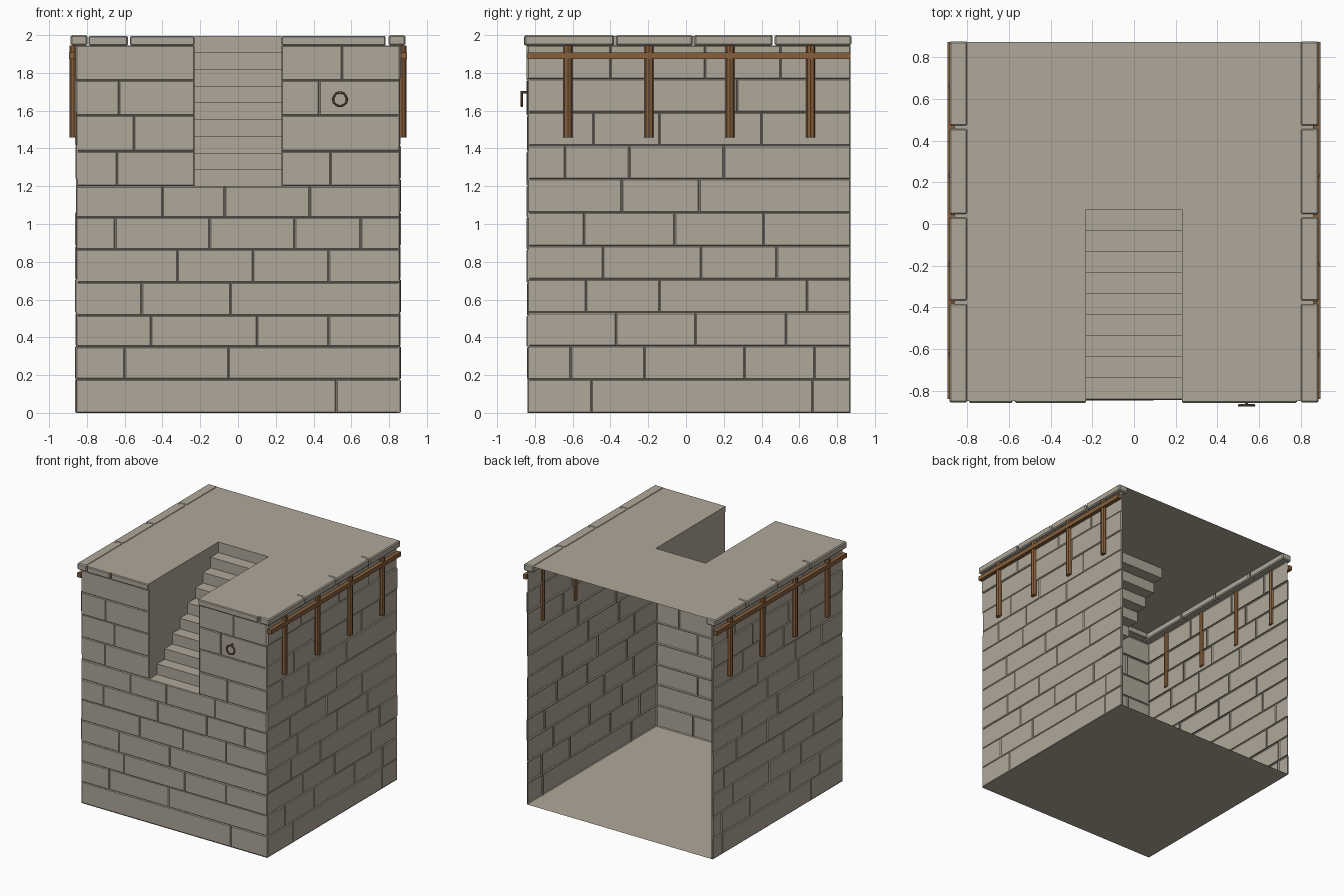
import bpy, bmesh, math, random
from mathutils import Vector

if "Cube" in bpy.data.objects:
    bpy.data.objects.remove(bpy.data.objects["Cube"])
random.seed(4)


def mat(name, col):
    m = bpy.data.materials.new(name)
    m.diffuse_color = (*col, 1)
    m.use_nodes = True
    m.node_tree.nodes["Principled BSDF"].inputs["Base Color"].default_value = m.diffuse_color
    return m


STONE = mat("stone", (0.43, 0.39, 0.32))
WOOD = mat("wood", (0.24, 0.115, 0.045))
IRON = mat("rusty_iron", (0.2, 0.12, 0.06))


def finish(name, bm, m):
    me = bpy.data.meshes.new(name)
    bm.to_mesh(me)
    bm.free()
    ob = bpy.data.objects.new(name, me)
    bpy.context.collection.objects.link(ob)
    me.materials.append(m)
    return ob


def quad(bm, *pts):
    bm.faces.new([bm.verts.new(p) for p in pts])


def box(bm, x, y, z, bevel=0.0):
    r = bmesh.ops.create_cube(bm, size=1)
    for v in r["verts"]:
        v.co = Vector([(a + b) / 2 + c * abs(b - a) for (a, b), c in zip((x, y, z), v.co)])
    if bevel:
        edges = list({e for v in r["verts"] for e in v.link_edges})
        bmesh.ops.bevel(bm, geom=edges, offset=bevel, segments=1, affect='EDGES')


def stone(bm, place, u0, u1, z0, z1):
    # open-backed block with a chamfered outer face
    d, b = random.uniform(0.009, 0.017), 0.006
    rings = []
    for i, h in ((0, 0), (0, d - b), (b, d)):
        rings.append([bm.verts.new(place(u, z, h)) for u, z in
                      ((u0 + i, z0 + i), (u1 - i, z0 + i), (u1 - i, z1 - i), (u0 + i, z1 - i))])
    for r, s in zip(rings, rings[1:]):
        for k in range(4):
            bm.faces.new((r[k], r[(k + 1) % 4], s[(k + 1) % 4], s[k]))
    bm.faces.new(rings[2])


def course(bm, place, start, end, joints, z0, z1):
    u = [start] + [j for j in joints if start < j < end] + [end]
    for a, b in zip(u, u[1:]):
        stone(bm, place, a, b, z0, z1)


H = 1.945 / 11
W = 0.23          # half width of the stairwell
BACK = 0.872

# front wall, split by the stairwell above z = 1.2
front = [[.52], [-.6, -.05], [-.46, .1, .48], [-.51, -.04], [-.32, .08, .48],
         [-.65, -.15, .3, .65], [-.4, -.07, .38], [-.64, .49], [-.55], [-.63, .43], [.55]]
fz = [0, .178, .35, .515, .69, .865, 1.035, 1.2, 1.385, 1.575, 1.76, 1.945]
bm = bmesh.new()
place = lambda u, z, h: (u, -0.829 - h, z)
for i, j in enumerate(front):
    for a, b in ([(-.858, .858)] if i < 7 else [(-.858, -W), (W, .858)]):
        course(bm, place, a, b, j, fz[i], fz[i + 1])
finish("front_wall", bm, STONE)

# side walls
side = [[-.5, .67], [-.61, -.22, .31, .68], [-.37, .05, .53], [-.53, -.14, .64],
        [-.44, .08, .48], [-.54, -.06, .41], [-.34, .07], [-.64, -.3, .2],
        [-.49, -.14, .4], [-.2, .27], [-.4, .1, .5]]
for name, s in (("right_wall", 1), ("left_wall", -1)):
    bm = bmesh.new()
    place = lambda u, z, h: (s * (0.847 + h), u, z)
    for i, j in enumerate(side):
        off = 0 if s > 0 else 0.08
        course(bm, place, -.84, BACK, [v + off for v in j], i * H, (i + 1) * H)
    bmesh.ops.recalc_face_normals(bm, faces=bm.faces) if s < 0 else None
    finish(name, bm, STONE)

# floor sheet
bm = bmesh.new()
quad(bm, (-.858, -.84, 0), (.858, -.84, 0), (.858, BACK, 0), (-.858, BACK, 0))
finish("floor", bm, STONE)

# deck sheet around the stairwell
D, YE = 1.996, 0.07
bm = bmesh.new()
quad(bm, (-.86, -.85, D), (-W, -.85, D), (-W, BACK, D), (-.86, BACK, D))
quad(bm, (W, -.85, D), (.86, -.85, D), (.86, BACK, D), (W, BACK, D))
quad(bm, (-W, YE, D), (W, YE, D), (W, BACK, D), (-W, BACK, D))
finish("deck", bm, STONE)

# stairs: nine treads and risers, with stepped cheek walls
bm = bmesh.new()
N, Y0, Z0 = 9, -0.84, 1.2
run, rise = (YE - Y0) / N, (D - Z0) / N
for i in range(N):
    ya, yb, z, zt = Y0 + i * run, Y0 + (i + 1) * run, Z0 + i * rise, Z0 + (i + 1) * rise
    quad(bm, (-W, ya, z), (W, ya, z), (W, yb, z), (-W, yb, z))
    quad(bm, (-W, yb, z), (W, yb, z), (W, yb, zt), (-W, yb, zt))
    for x in (-W, W):
        quad(bm, (x, ya, z), (x, yb, z), (x, yb, D), (x, ya, D))
finish("stairs", bm, STONE)

# coping stones along both sides and the front edge
bm = bmesh.new()
ys = [-.86, -.375, .04, .465, .882]
for s in (-1, 1):
    for a, b in zip(ys, ys[1:]):
        box(bm, sorted((s * .798, s * .886)), (a + .004, b - .006), (1.945, 2.0), 0.008)
for a, b in ((-.792, -.583), (-.572, -W), (W, .782)):
    box(bm, (a, b), (-.858, -.78), (1.945, 1.995), 0.006)
finish("coping_stones", bm, STONE)

# timber fenders and rails on both sides
bm = bmesh.new()
for s in (-1, 1):
    box(bm, sorted((s * .862, s * .895)), (-.84, BACK), (1.873, 1.909))
    for y in (-.625, -.195, .233, .66):
        r = bmesh.ops.create_cone(bm, cap_ends=True, segments=8, radius1=.024, radius2=.024, depth=.488)
        for v in r["verts"]:
            v.co += Vector((s * .867, y, 1.702))
finish("timber_fenders", bm, WOOD)

# mooring ring and its pin
bpy.ops.mesh.primitive_torus_add(major_radius=.036, minor_radius=.006, major_segments=20, minor_segments=8,
                                 location=(.54, -.87, 1.66), rotation=(math.pi / 2, 0, 0))
ring = bpy.context.object
ring.name = "mooring_ring"
ring.data.materials.append(IRON)
bpy.ops.object.shade_smooth_by_angle()
bpy.ops.mesh.primitive_cylinder_add(vertices=8, radius=.007, depth=.04, location=(.54, -.856, 1.697),
                                    rotation=(math.pi / 2, 0, 0))
pin = bpy.context.object
pin.name = "ring_pin"
pin.data.materials.append(IRON)
